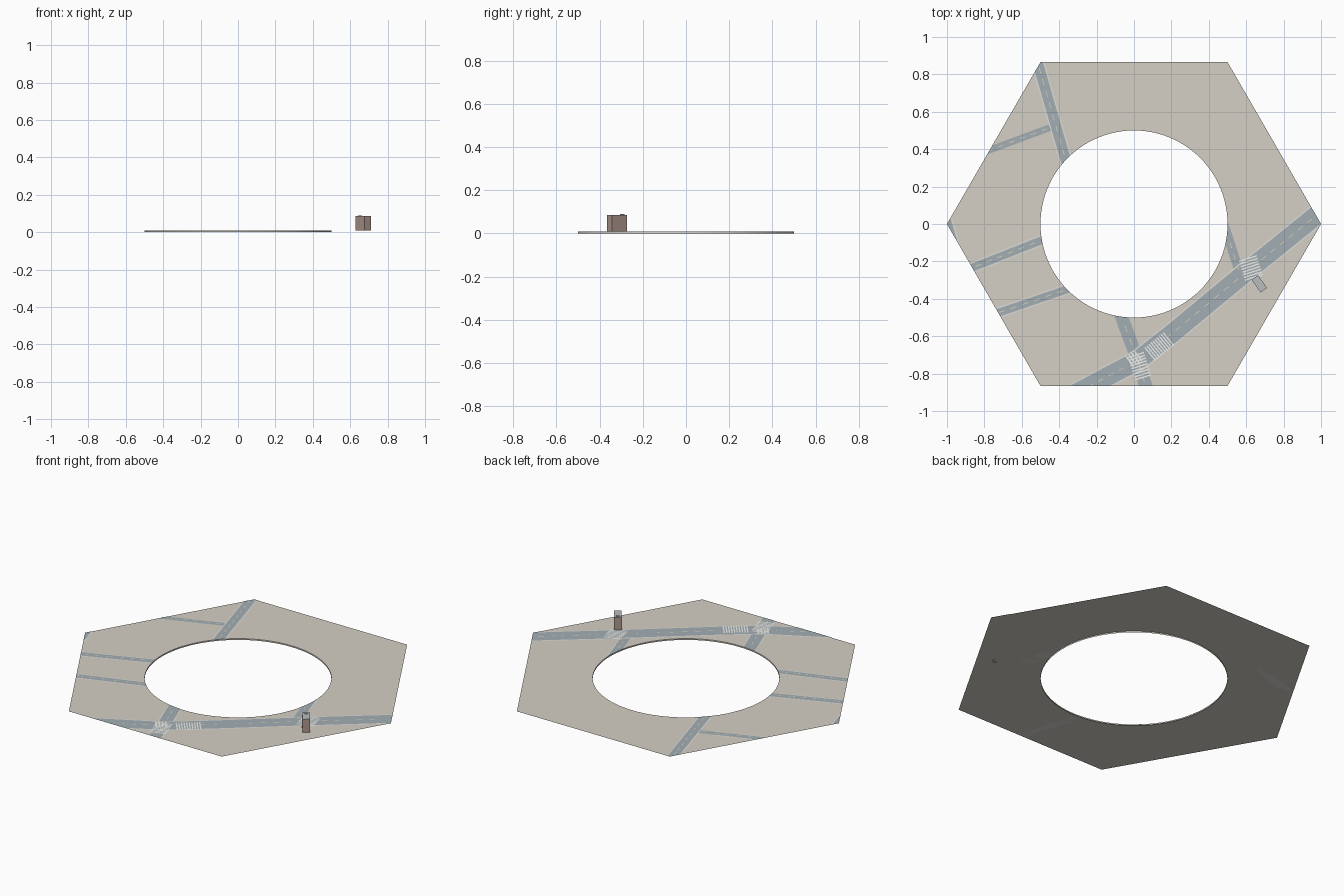
import bpy, bmesh, math
from mathutils import Vector as V

if "Cube" in bpy.data.objects:
    bpy.data.objects.remove(bpy.data.objects["Cube"])

TOP = 0.008      # height of the ground sheet
R = 0.5          # radius of the round opening

def mat(name, r, g, b):
    m = bpy.data.materials.new(name)
    m.diffuse_color = (r, g, b, 1)
    m.use_nodes = True
    m.node_tree.nodes["Principled BSDF"].inputs["Base Color"].default_value = m.diffuse_color
    return m

GROUND = mat("ground_beige", .66, .63, .56)
WALK = mat("pavement_light", .72, .71, .67)
ROAD = mat("road_grey", .36, .42, .45)
WHITE = mat("paint_white", .85, .85, .82)
YELLOW = mat("paint_yellow", .75, .68, .48)
BRICK = mat("facade_brown", .42, .31, .27)
ROOF = mat("roof_grey", .48, .50, .51)

def finish(bm, name, m):
    me = bpy.data.meshes.new(name)
    bm.to_mesh(me)
    bm.free()
    me.materials.append(m)
    ob = bpy.data.objects.new(name, me)
    bpy.context.collection.objects.link(ob)
    return ob

def clip_hex(bm):
    for i in range(6):
        a = math.radians(30 + 60 * i)
        n = V((math.cos(a), math.sin(a), 0))
        bmesh.ops.bisect_plane(bm, geom=bm.verts[:] + bm.edges[:] + bm.faces[:],
                               plane_co=n * math.cos(math.pi / 6), plane_no=n, clear_outer=True)

def hit(a, b):
    """First point where segment a-b enters the opening, otherwise b."""
    d = b - a
    A, B, C = d.dot(d), a.dot(d), a.dot(a) - R * R
    q = B * B - A * C
    if q > 0:
        t = (-B - math.sqrt(q)) / A
        if 0 < t < 1:
            return a + d * t
    return b

def add_strip(bm, pts, width, z, cols=1, cut=False):
    pts = [V(p) for p in pts]
    dirs = [(b - a).normalized() for a, b in zip(pts, pts[1:])]
    lines = []
    for c in range(cols + 1):
        off = width * (c / cols - .5)
        line = []
        for i, p in enumerate(pts):
            d0, d1 = dirs[max(i - 1, 0)], dirs[min(i, len(dirs) - 1)]
            t = (d0 + d1).normalized()
            line.append(p + V((-t.y, t.x)) * off / t.dot(d1))
        if cut:
            line[-1] = hit(line[-2], line[-1])
        lines.append([bm.verts.new((p.x, p.y, z)) for p in line])
    for l, r in zip(lines, lines[1:]):
        for i in range(len(pts) - 1):
            bm.faces.new((l[i], l[i + 1], r[i + 1], r[i]))
    bmesh.ops.recalc_face_normals(bm, faces=bm.faces[:])
    for f in bm.faces:
        if f.normal.z < 0:
            f.normal_flip()

def road(name, pts, width, cut=False, dash=.03, level=0):
    z = TOP + .0006 + level * .0003
    for part, w, dz, m in (("pavement", width + .016, -.0003, WALK), ("road", width, level * .0001 + .0003, ROAD)):
        bm = bmesh.new()
        add_strip(bm, pts, w, z + dz, 8 if cut else 1, cut)
        clip_hex(bm)
        finish(bm, f"{name}_{part}", m)
    # dashed centre line
    bm = bmesh.new()
    for a, b in zip(map(V, pts), map(V, pts[1:])):
        n = int((b - a).length / (2 * dash))
        for i in range(n):
            p, q = a.lerp(b, (i + .25) / n), a.lerp(b, (i + .75) / n)
            if min(p.length, q.length) > R:
                add_strip(bm, [p, q], .004, TOP + .0022)
    clip_hex(bm)
    finish(bm, name + "_centre_line", YELLOW)

def crossing(name, centre, along, length, width, bars):
    d = V(along).normalized()
    s = V((-d.y, d.x)) * width / 2
    bm = bmesh.new()
    for i in range(bars):
        c = V(centre) + d * length * ((i + .5) / bars - .5)
        add_strip(bm, [c - s, c + s], length / bars * .5, TOP + .0025)
    clip_hex(bm)
    finish(bm, name, WHITE)

# hexagonal ground sheet with round opening and its short inner wall
N = 96
bm = bmesh.new()
outer, inner, low = [], [], []
for i in range(N):
    a = 2 * math.pi * i / N
    k = math.cos(math.pi / 6) / math.cos((a % (math.pi / 3)) - math.pi / 6)
    c, s = math.cos(a), math.sin(a)
    outer.append(bm.verts.new((k * c, k * s, TOP)))
    inner.append(bm.verts.new((R * c, R * s, TOP)))
    low.append(bm.verts.new((R * c, R * s, 0)))
for i in range(N):
    j = (i + 1) % N
    bm.faces.new((inner[i], outer[i], outer[j], inner[j]))
    bm.faces.new((low[i], inner[i], inner[j], low[j]))
finish(bm, "ground_sheet", GROUND)

# side streets
road("north_west_street", [(-.53, .915), (-.35, .29)], .055, True)
road("north_west_lane", [(-.80, .385), (-.45, .515)], .036, level=-1)
road("west_street", [(-.92, -.255), (-.40, -.05)], .042, True)
road("south_west_street", [(-.80, -.50), (-.30, -.33)], .042, True)
road("west_corner_street", [(-1.03, .09), (-.93, -.245)], .06)
road("east_street", [(.565, -.26), (.47, .03)], .05, True, level=-1)
road("south_street", [(.08, -.92), (.02, -.73), (-.08, -.46)], .07, True, level=-1)

# main avenue
road("main_avenue", [(1.06, .115), (.62, -.24), (.21, -.58), (.02, -.73), (-.32, -.91)],
     .10, level=2)

# zebra crossings
crossing("avenue_crossing", (.135, -.655), (.77, .63), .14, .09, 10)
crossing("south_crossing", (.03, -.76), (.3, -.95), .14, .09, 9)
crossing("west_crossing", (.0, -.72), (.8, .6), .07, .07, 4)
crossing("east_crossing", (.625, -.235), (.3, -.95), .12, .10, 8)

# corner building: walls, roof slab, small roof unit
def box(name, centre, size, z0, z1, m):
    bm = bmesh.new()
    bmesh.ops.create_cube(bm, size=1)
    bmesh.ops.scale(bm, vec=(size[0], size[1], z1 - z0), verts=bm.verts)
    ob = finish(bm, name, m)
    ob.location = (*centre, (z0 + z1) / 2)
    ob.rotation_euler.z = math.radians(-54.5)
    return ob

box("building_walls", (.67, -.32), (.083, .042), TOP, .083, BRICK)
box("building_roof", (.67, -.32), (.083, .042), .083, .085, ROOF)
box("roof_unit", (.652, -.295), (.015, .018), .085, .089, ROOF)
